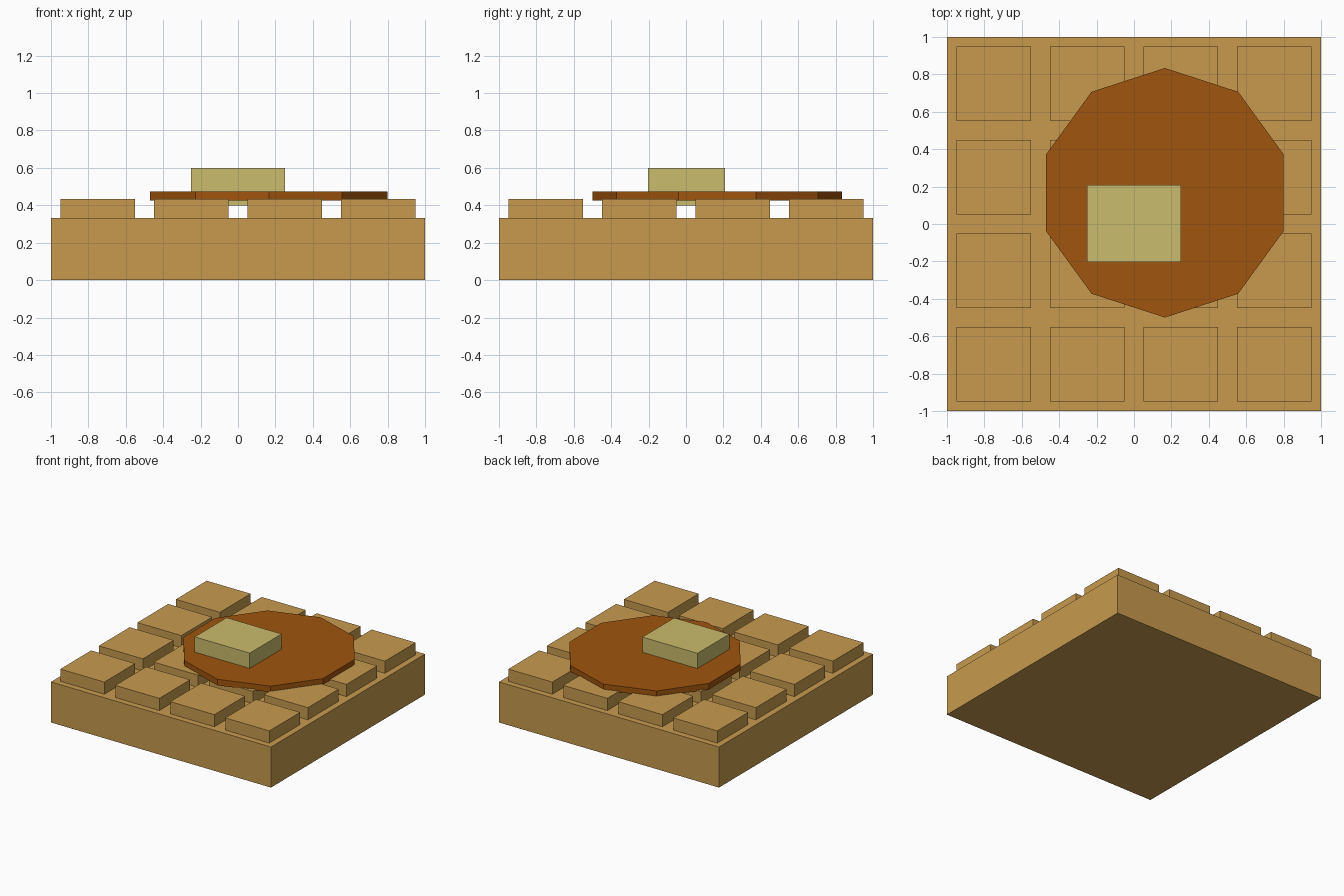
import bpy
import bmesh
import math
from mathutils import Matrix

if "Cube" in bpy.data.objects:
    bpy.data.objects.remove(bpy.data.objects["Cube"])


def material(name, rgb):
    m = bpy.data.materials.new(name)
    m.diffuse_color = (*rgb, 1.0)
    m.use_nodes = True
    m.node_tree.nodes["Principled BSDF"].inputs["Base Color"].default_value = m.diffuse_color
    return m


WAFFLE = material("golden_waffle", (0.578, 0.323, 0.076))
SYRUP = material("brown_syrup", (0.352, 0.089, 0.004))
BUTTER = material("pale_butter", (0.591, 0.503, 0.150))


def add_object(name, bm, mat):
    mesh = bpy.data.meshes.new(name)
    bm.to_mesh(mesh)
    bm.free()
    mesh.materials.append(mat)
    obj = bpy.data.objects.new(name, mesh)
    bpy.context.collection.objects.link(obj)
    return obj


def box(name, x, y, size_x, size_y, z0, z1, mat):
    bm = bmesh.new()
    place = Matrix.Translation((x, y, (z0 + z1) / 2)) @ Matrix.Diagonal((size_x, size_y, z1 - z0, 1))
    bmesh.ops.create_cube(bm, size=1, matrix=place)
    return add_object(name, bm, mat)


# Square waffle slab
box("waffle_base", 0, 0, 2, 2, 0, 0.333, WAFFLE)

# Four by four raised squares
for row in range(4):
    for col in range(4):
        box(f"waffle_square_{row}_{col}", -0.75 + 0.5 * col, -0.75 + 0.5 * row,
            0.4, 0.4, 0.333, 0.433, WAFFLE)

# Ten-sided syrup puddle, one corner pointing to the back
bm = bmesh.new()
bmesh.ops.create_cone(bm, cap_ends=True, segments=10, radius1=0.667, radius2=0.667, depth=0.05,
                      matrix=Matrix.Translation((0.165, 0.167, 0.45)))
add_object("syrup_puddle", bm, SYRUP)

# Butter pat, sunk through the syrup
box("butter_pat", 0, 0.002, 0.5, 0.413, 0.4, 0.6, BUTTER)
